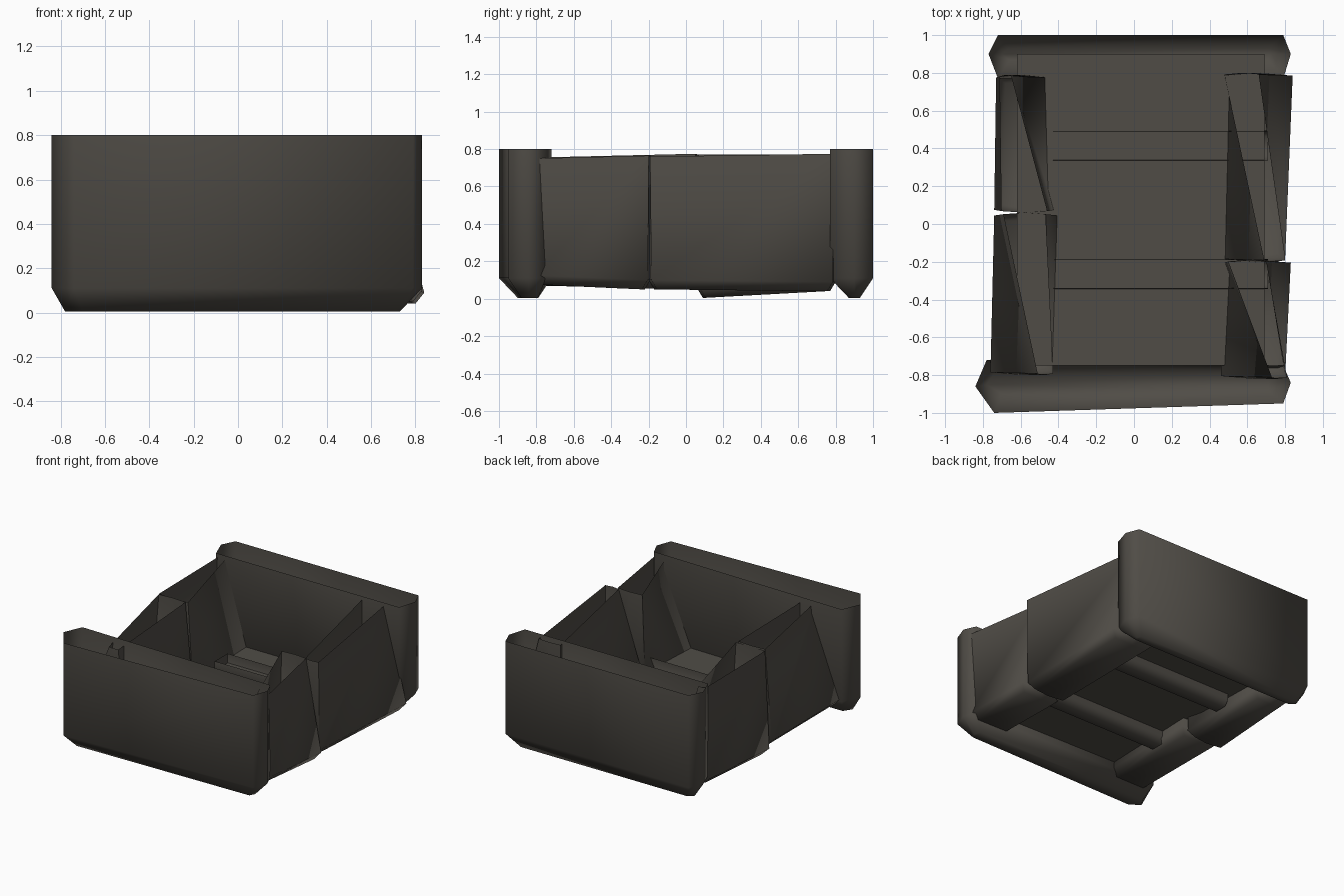
import bpy, bmesh

if "Cube" in bpy.data.objects:
    bpy.data.objects.remove(bpy.data.objects["Cube"])

stone = bpy.data.materials.new("dark_stone")
stone.diffuse_color = (0.080, 0.073, 0.062, 1)
stone.use_nodes = True
stone.node_tree.nodes["Principled BSDF"].inputs["Base Color"].default_value = stone.diffuse_color


def finish(bm, name, angle=1.3):
    bmesh.ops.recalc_face_normals(bm, faces=bm.faces)
    me = bpy.data.meshes.new(name)
    bm.to_mesh(me)
    bm.free()
    ob = bpy.data.objects.new(name, me)
    bpy.context.collection.objects.link(ob)
    me.materials.append(stone)
    bpy.ops.object.select_all(action='DESELECT')
    ob.select_set(True)
    bpy.context.view_layer.objects.active = ob
    bpy.ops.object.shade_smooth_by_angle(angle=angle)
    return ob


def trough(name, rings):
    """Loft from the bottom ring up; closed below, open on top."""
    bm = bmesh.new()
    loops = [[bm.verts.new(p) for p in ring] for ring in rings]
    bm.faces.new(loops[0])
    for lo, hi in zip(loops, loops[1:]):
        n = len(lo)
        for i in range(n):
            j = (i + 1) % n
            bm.faces.new((lo[i], lo[j], hi[j], hi[i]))
    return finish(bm, name)


def slab(name, plan, base):
    top = [(x, y, 0.8) for x, y in plan]
    mid = [(x, y, 0.11) for x, y in plan]
    low = [(x, y, 0.005) for x, y in base]
    trough(name, [low, mid, top])


def hexring(y0, y1, a0, b0, a1, b1, z0, z1, e=0.015):
    """Hexagon along y: x from a0 to b0 at y0, and a1 to b1 at y1."""
    return [(a0, y0 + e, z0), ((a0 + b0) / 2, y0, z0), (b0, y0 + e, z0),
            (b1, y1 - e, z1), ((a1 + b1) / 2, y1, z1), (a1, y1 - e, z1)]


def wall(name, y0, y1, low, top, zb0, zb1, zt0, zt1):
    a0, b0, a1, b1 = low
    inset = (a0 + 0.05, b0 - 0.04, a1 + 0.05, b1 - 0.04)
    trough(name, [hexring(y0 + .03, y1 - .03, *inset, zb0, zb1),
                  hexring(y0, y1, *low, zb0 + 0.05, zb1 + 0.05),
                  hexring(y0, y1, *top, zt0, zt1, 0.008)])


# End slabs
slab("front_slab",
     [(-.74, -1), (.79, -.95), (.83, -.84), (.79, -.75), (-.78, -.72), (-.84, -.86)],
     [(-.70, -.90), (.71, -.88), (.73, -.84), (.71, -.79), (-.74, -.79), (-.78, -.85)])
slab("back_slab",
     [(-.72, 1), (.79, 1), (.83, .9), (.79, .77), (-.72, .77), (-.77, .9)],
     [(-.66, .93), (.71, .93), (.73, .9), (.71, .87), (-.66, .87), (-.70, .9)])

# Side blocks, each twisted towards its upper edge
wall("right_back_wall", -.20, .80, (.46, .80, .48, .84), (.69, .80, .48, .66),
     .05, .04, .76, .775)
wall("right_front_wall", -.82, -.19, (.46, .80, .48, .83), (.73, .81, .50, .70),
     .075, .05, .75, .765)
wall("left_back_wall", .06, .79, (-.74, -.42, -.73, -.45), (-.70, -.46, -.71, -.65),
     .005, .04, .77, .77)
wall("left_front_wall", -.80, .06, (-.76, -.43, -.74, -.40), (-.51, -.43, -.69, -.47),
     .07, .05, .755, .775)

# Floor sheet
bm = bmesh.new()
bm.faces.new([bm.verts.new((x, y, 0.165)) for x, y in
              ((-.62, -.75), (.69, -.75), (.69, .9), (-.62, .9))])
finish(bm, "floor")

# Open-topped cross beams set through the floor
for name, y in (("front_beam", -.265), ("back_beam", .415)):
    bm = bmesh.new()
    prof = [(-.075, .235), (-.08, .12), (-.045, .08), (.05, .08), (.08, .12), (.075, .235)]
    ends = [[bm.verts.new((x, y + dy, z)) for dy, z in prof] for x in (-.43, .71)]
    for e in ends:
        bm.faces.new(e)
    for i in range(5):
        bm.faces.new((ends[0][i], ends[0][i + 1], ends[1][i + 1], ends[1][i]))
    finish(bm, name)
